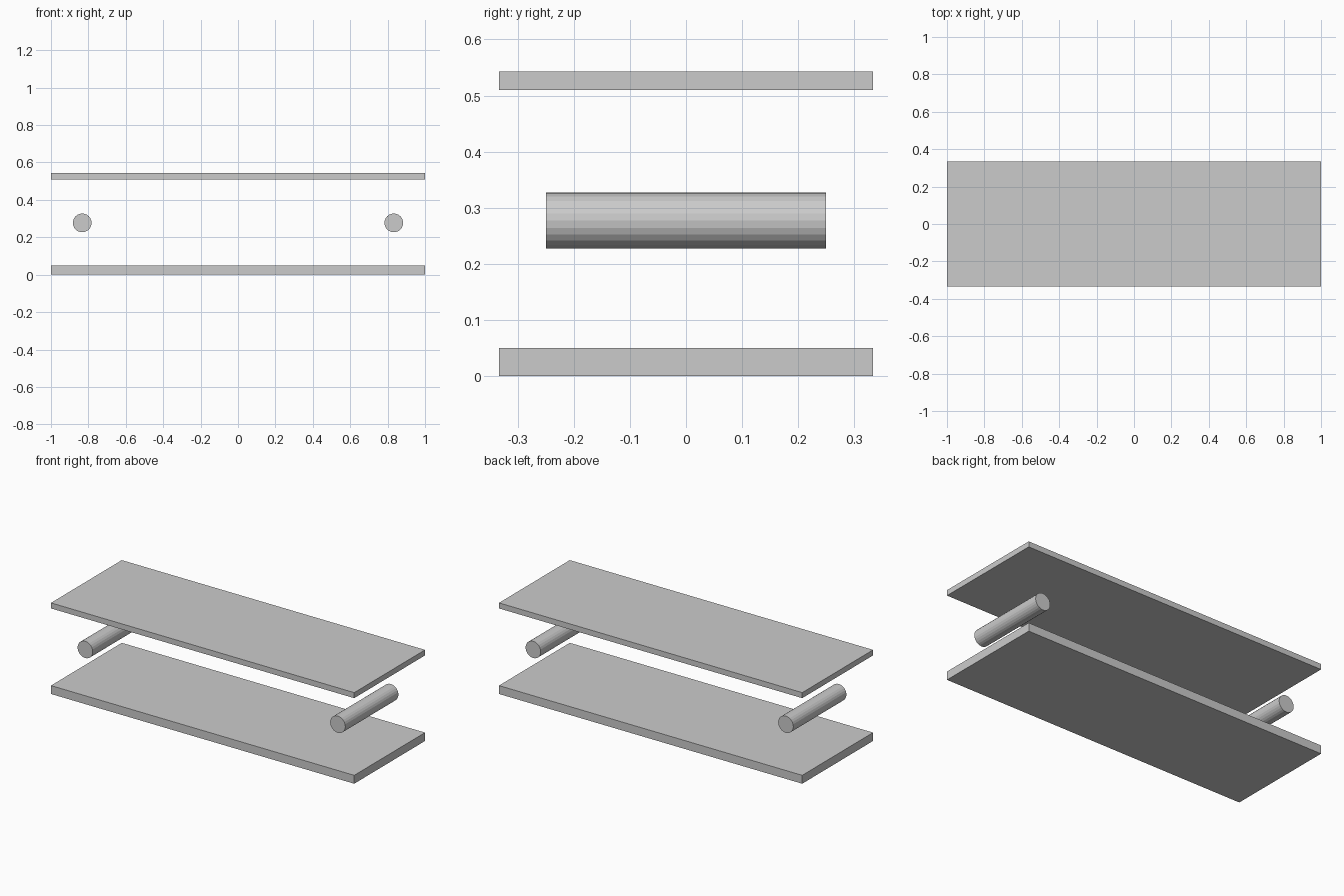
import bpy
from math import pi

if "Cube" in bpy.data.objects:
    bpy.data.objects.remove(bpy.data.objects["Cube"])


def board(name, z_bottom, z_top):
    """Flat rectangular board spanning the full width and depth."""
    bpy.ops.mesh.primitive_cube_add(size=1, location=(0, 0, (z_bottom + z_top) / 2))
    ob = bpy.context.object
    ob.name = name
    ob.scale = (2.0, 0.667, z_top - z_bottom)
    bpy.ops.object.transform_apply(location=False, rotation=False, scale=True)


def roller(name, x):
    """Faceted rod lying along y between the boards."""
    bpy.ops.mesh.primitive_cylinder_add(
        vertices=24, radius=0.05, depth=0.5,
        location=(x, 0, 0.277), rotation=(pi / 2, 0, 0))
    bpy.context.object.name = name


# Lower and upper boards
board("lower_board", 0.0, 0.05)
board("upper_board", 0.51, 0.543)

# Rods near each end
for side, sign in (("left", -1), ("right", 1)):
    roller(side + "_rod", sign * 0.833)
